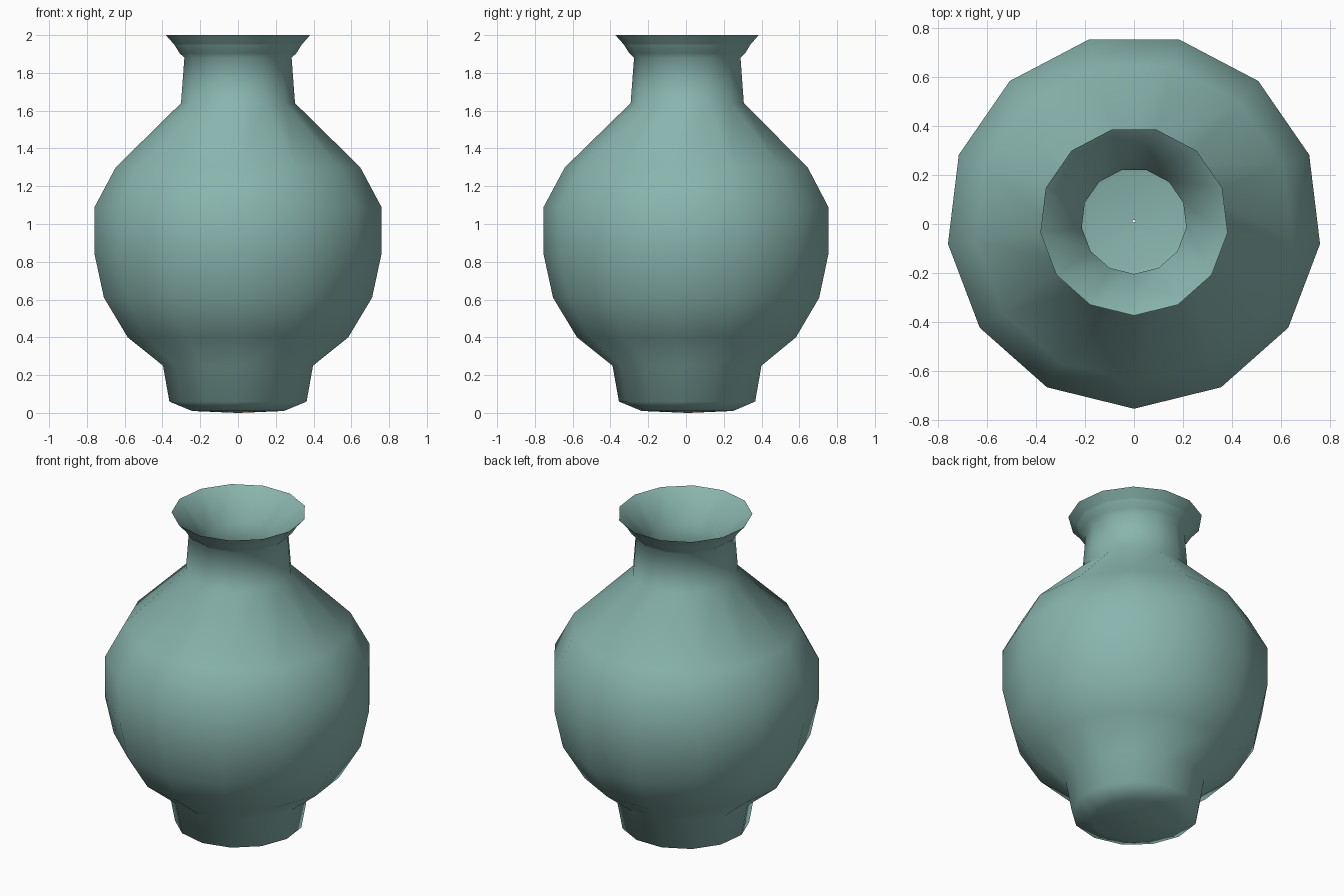
import bpy
import bmesh
from math import sin, cos, tau

if "Cube" in bpy.data.objects:
    bpy.data.objects.remove(bpy.data.objects["Cube"], do_unlink=True)

SIDES = 13
OFFSET_Y = 0.011  # centres the odd-sided outline

# Glaze colour
glaze = bpy.data.materials.new("celadon_glaze")
glaze.use_nodes = True
colour = (0.25, 0.46, 0.42, 1)
glaze.diffuse_color = colour
bsdf = next(n for n in glaze.node_tree.nodes if n.type == "BSDF_PRINCIPLED")
bsdf.inputs["Base Color"].default_value = colour

# Outer wall from foot to lip, as (radius, height)
outer = [(0.006, 0), (0.245, 0.01), (0.366, 0.06), (0.4, 0.25), (0.588, 0.4),
         (0.715, 0.61), (0.765, 0.84), (0.765, 1.09), (0.652, 1.3),
         (0.304, 1.64), (0.286, 1.88), (0.312, 1.905), (0.34, 1.95)]
rim = [(0.385, 2.0)]
# Inner wall from throat to floor
inner = [(0.215, 1.84), (0.235, 1.61), (0.58, 1.27), (0.69, 1.07), (0.69, 0.86),
         (0.64, 0.64), (0.53, 0.46), (0.335, 0.31), (0.3, 0.11), (0.2, 0.085),
         (0.006, 0.08)]
profile = outer + rim + inner
sharp_rings = {len(outer) - 1, len(outer), 0, len(profile) - 1}

# Lathe the closed profile around the vertical axis
bm = bmesh.new()
rings = []
for radius, height in profile:
    ring = []
    for i in range(SIDES):
        a = tau * i / SIDES
        ring.append(bm.verts.new((radius * sin(a), OFFSET_Y - radius * cos(a), height)))
    rings.append(ring)

for r, ring in enumerate(rings):
    above = rings[(r + 1) % len(rings)]
    for i in range(SIDES):
        j = (i + 1) % SIDES
        face = bm.faces.new((ring[i], ring[j], above[j], above[i]))
        face.smooth = True

# Crisp lip edges, soft everywhere else
for r in sharp_rings:
    for i in range(SIDES):
        bm.edges.get((rings[r][i], rings[r][(i + 1) % SIDES])).smooth = False

bmesh.ops.recalc_face_normals(bm, faces=bm.faces)
mesh = bpy.data.meshes.new("vase")
bm.to_mesh(mesh)
bm.free()
mesh.materials.append(glaze)
vase = bpy.data.objects.new("vase", mesh)
bpy.context.collection.objects.link(vase)
